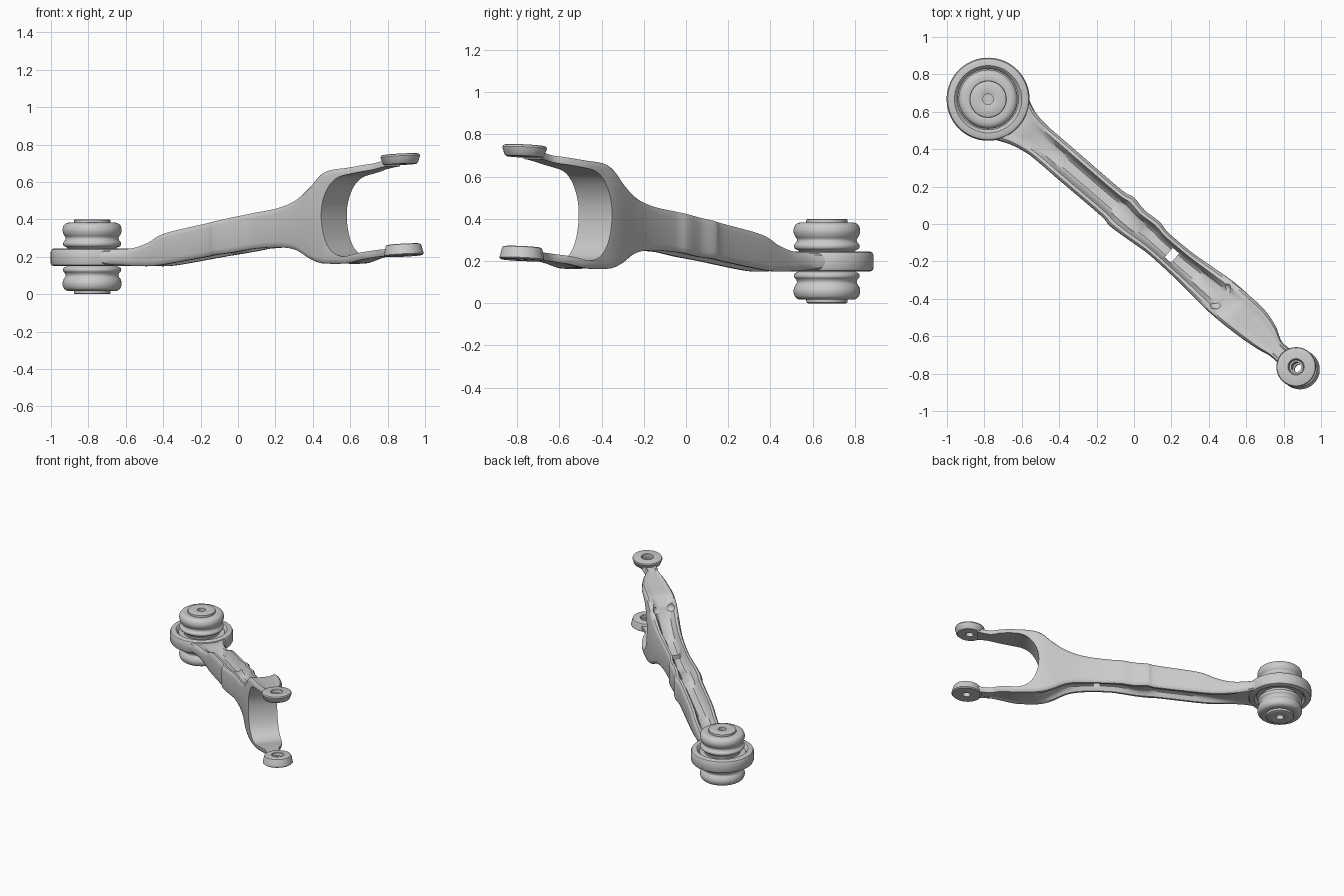
import bpy, bmesh, math
from mathutils import Vector, Matrix

if "Cube" in bpy.data.objects:
    bpy.data.objects.remove(bpy.data.objects["Cube"])

# Arm frame: u runs from bushing to fork, v is sideways, z is up
ANGLE = math.atan2(-1.43, 1.65)
FRAME = Matrix.Translation((-0.78, 0.667, 0)) @ Matrix.Rotation(ANGLE, 4, 'Z')


def finish(name, bm, matrix, angle=35):
    bmesh.ops.recalc_face_normals(bm, faces=bm.faces)
    me = bpy.data.meshes.new(name)
    bm.to_mesh(me)
    bm.free()
    ob = bpy.data.objects.new(name, me)
    bpy.context.collection.objects.link(ob)
    ob.matrix_world = matrix
    smooth(ob, angle)
    return ob


def smooth(ob, angle):
    bpy.ops.object.select_all(action='DESELECT')
    ob.select_set(True)
    bpy.context.view_layer.objects.active = ob
    bpy.ops.object.shade_smooth_by_angle(angle=math.radians(angle))


def spline(rows, n):
    """Catmull-Rom through rows of numbers."""
    out = []
    for i in range(len(rows) - 1):
        p = [Vector(rows[max(0, min(len(rows) - 1, i + k))]) for k in (-1, 0, 1, 2)]
        for s in range(n):
            t = s / n
            out.append(0.5 * (2 * p[1] + (p[2] - p[0]) * t
                              + (2 * p[0] - 5 * p[1] + 4 * p[2] - p[3]) * t * t
                              + (3 * p[1] - p[0] - 3 * p[2] + p[3]) * t ** 3))
    return out + [Vector(rows[-1])]


def skin(bm, rings, closed=False):
    n = len(rings[0])
    for i in range(len(rings) if closed else len(rings) - 1):
        a, b = rings[i], rings[(i + 1) % len(rings)]
        for j in range(n):
            k = (j + 1) % n
            bm.faces.new((a[j], a[k], b[k], b[j]))


def lathe(name, profile, matrix, closed=True, seg=64):
    """Spin (r, z) points; open profiles get end caps."""
    bm = bmesh.new()
    rings = [[bm.verts.new((r * math.cos(2 * math.pi * s / seg),
                            r * math.sin(2 * math.pi * s / seg), z)) for s in range(seg)]
             for r, z in profile]
    skin(bm, rings, closed)
    if not closed:
        bm.faces.new(rings[0])
        bm.faces.new(rings[-1])
    return finish(name, bm, matrix)


def cut(ob, cutter):
    cutter.hide_render = True
    mod = ob.modifiers.new("cut", 'BOOLEAN')
    mod.operation, mod.solver, mod.object = 'DIFFERENCE', 'EXACT', cutter
    bpy.context.view_layer.objects.active = ob
    bpy.ops.object.modifier_apply(modifier=mod.name)
    bpy.data.objects.remove(cutter, do_unlink=True)


# Arm stations: u, top z, bottom z, +v edge, -v edge, channel depth
stations = [
    (0.17, 0.235, 0.160, 0.140, -0.140, 0.0),
    (0.25, 0.240, 0.157, 0.110, -0.104, 0.0),
    (0.35, 0.247, 0.152, 0.100, -0.082, 0.015),
    (0.45, 0.275, 0.150, 0.100, -0.078, 0.04),
    (0.57, 0.325, 0.160, 0.100, -0.078, 0.065),
    (0.86, 0.378, 0.200, 0.101, -0.076, 0.07),
    (0.93, 0.390, 0.210, 0.114, -0.086, 0.05),
    (1.02, 0.406, 0.220, 0.100, -0.080, 0.05),
    (1.12, 0.423, 0.234, 0.105, -0.070, 0.07),
    (1.20, 0.436, 0.244, 0.092, -0.064, 0.07),
    (1.36, 0.460, 0.251, 0.095, -0.068, 0.07),
    (1.49, 0.500, 0.238, 0.108, -0.076, 0.065),
    (1.60, 0.570, 0.190, 0.120, -0.085, 0.05),
    (1.67, 0.632, 0.168, 0.123, -0.086, 0.02),
    (1.74, 0.662, 0.163, 0.122, -0.085, 0.0),
    (1.86, 0.676, 0.166, 0.116, -0.078, 0.0),
    (1.96, 0.690, 0.186, 0.088, -0.066, 0.0),
    (2.04, 0.702, 0.198, 0.048, -0.050, 0.0),
    (2.13, 0.722, 0.205, 0.055, -0.055, 0.0)]
# Half section: position across, drop from edge, share of channel depth
half = [(1.0, 0.028, 0), (0.95, 0.009, 0), (0.85, 0.0, 0), (0.66, 0.0, 0),
        (0.55, 0.004, 0.3), (0.42, 0.004, 0.85), (0.28, 0.004, 1.0)]
across = half + [(-w, d, g) for w, d, g in reversed(half)]

bm = bmesh.new()
rings = []
for u, zt, zb, vp, vm, g in spline(stations, 6):
    g = max(g, 0)
    c, h = (vp + vm) / 2, (vp - vm) / 2
    ring = [bm.verts.new((u, c + h * w, zt - d - g * s)) for w, d, s in across]
    ring += [bm.verts.new((u, c + h * w, zb + d + 0.45 * g * s))
             for w, d, s in reversed(across)]
    rings.append(ring)
skin(bm, rings)
bm.faces.new(rings[0])
bm.faces.new(rings[-1])
arm = finish("forked_arm", bm, FRAME)

# Fork opening
mouth = spline([(2.3, 0.70), (2.13, 0.684), (2.02, 0.664), (1.9, 0.645), (1.81, 0.625),
                (1.75, 0.58), (1.71, 0.51), (1.695, 0.43), (1.705, 0.34), (1.735, 0.265),
                (1.785, 0.218), (1.85, 0.202), (1.95, 0.222), (2.1, 0.24), (2.3, 0.245)], 5)
bm = bmesh.new()
sides = [[bm.verts.new((p[0], v, p[1])) for p in mouth] for v in (-0.4, 0.4)]
skin(bm, sides)
bm.faces.new(sides[0])
bm.faces.new(sides[1])
cut(arm, finish("fork_cutter", bm, FRAME))

# Drain slot through the channel
bm = bmesh.new()
bmesh.ops.create_cube(bm, size=1)
cut(arm, finish("slot_cutter", bm, FRAME @ Matrix.Translation((1.289, 0.013, 0.4))
                @ Matrix.Diagonal((0.045, 0.066, 1, 1))))

# Dents in the ribs next to the fork
for u, v, z in ((1.62, 0.062, 0.595), (1.63, -0.028, 0.603)):
    bm = bmesh.new()
    bmesh.ops.create_uvsphere(bm, u_segments=24, v_segments=16, radius=0.034)
    cut(arm, finish("dent_cutter", bm, FRAME @ Matrix.Translation((u, v, z))))
smooth(arm, 35)

# Eye ring around the bushing
lathe("bushing_eye", [(0.11, 0.222), (0.163, 0.222), (0.170, 0.236), (0.180, 0.245),
                      (0.204, 0.245), (0.216, 0.240), (0.222, 0.228), (0.222, 0.167),
                      (0.216, 0.155), (0.204, 0.150), (0.180, 0.150), (0.170, 0.159),
                      (0.163, 0.173), (0.11, 0.173)], FRAME)

# Rubber bushing, mirrored about its middle
lobe = spline([(0.102, 0.383), (0.130, 0.382), (0.150, 0.370), (0.158, 0.345),
               (0.153, 0.322), (0.142, 0.303), (0.145, 0.288), (0.155, 0.275),
               (0.152, 0.259), (0.135, 0.250), (0.125, 0.235)], 4)
upper = [(0.004, 0.36), (0.028, 0.36), (0.028, 0.398), (0.032, 0.40), (0.09, 0.40),
         (0.097, 0.396), (0.098, 0.381)] + [tuple(p) for p in lobe]
lathe("rubber_bushing", upper + [(r, 0.4 - z) for r, z in reversed(upper)], FRAME, closed=False)


# Fork ears, tilted slightly toward the arm
def ear(name, x, y, z, h, r_low, r_top):
    tilt = Matrix.Rotation(math.radians(-4), 4, 'Y')
    m = Matrix.Translation((x, y, z)) @ Matrix.Rotation(ANGLE, 4, 'Z') @ tilt
    lathe(name, [(0.027, -h), (r_low - 0.008, -h), (r_low, -h + 0.007),
                 (r_top, h - 0.012), (r_top - 0.004, h - 0.003), (r_top - 0.012, h),
                 (0.044, h), (0.040, h - 0.004), (0.037, h - 0.022), (0.027, h - 0.024)], m, seg=48)


ear("upper_ear", 0.868, -0.765, 0.721, 0.027, 0.094, 0.106)
ear("lower_ear", 0.886, -0.777, 0.236, 0.031, 0.106, 0.097)
